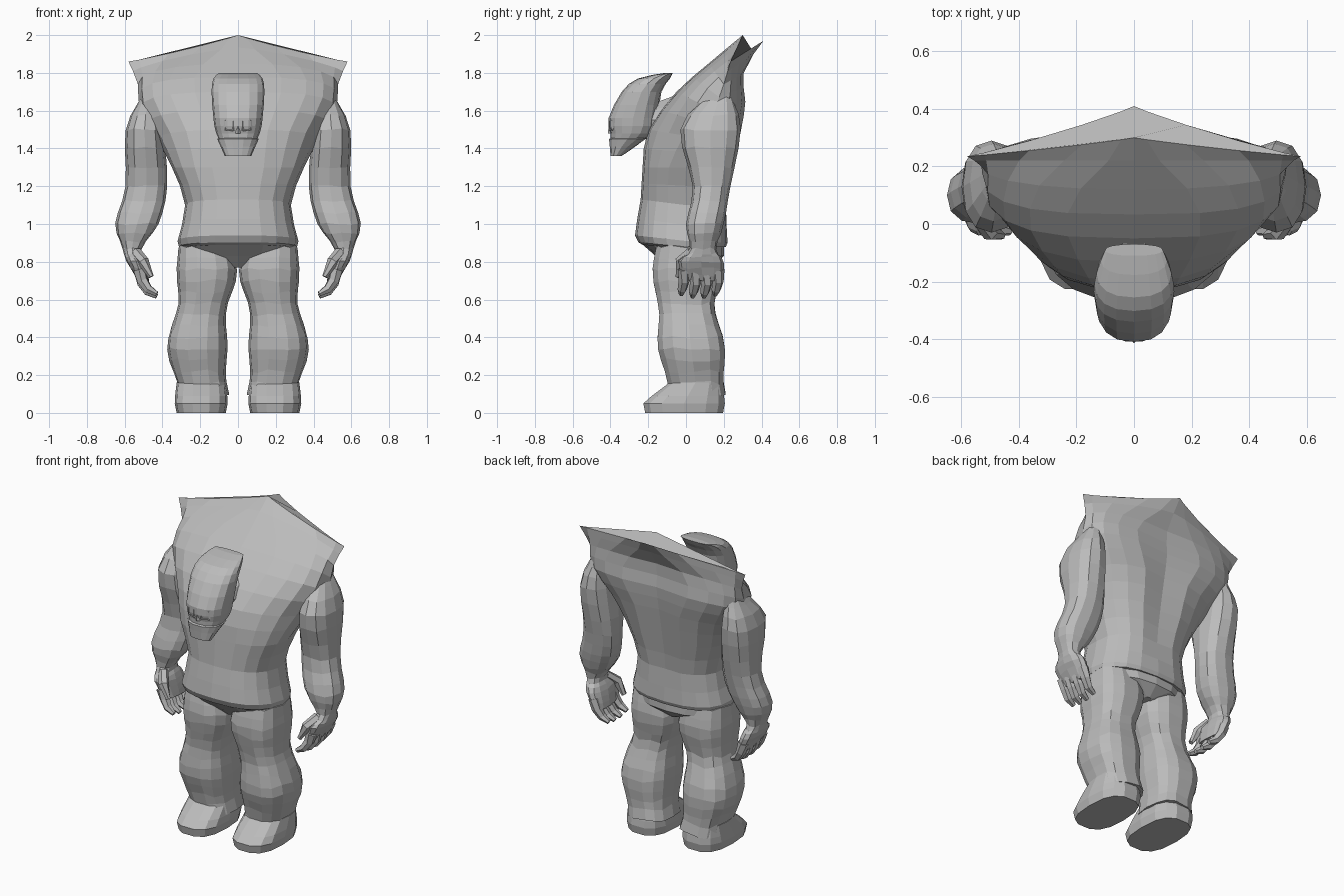
import bpy, bmesh, math, random
from mathutils import Vector

random.seed(4)
cube = bpy.data.objects.get("Cube")
if cube:
    bpy.data.objects.remove(cube)

shade = (0.5, 0.5, 0.5, 1)
grey = bpy.data.materials.new("stone grey")
grey.use_nodes = True
grey.diffuse_color = shade
grey.node_tree.nodes["Principled BSDF"].inputs["Base Color"].default_value = shade


def finish(name, bm, mirror=False):
    bmesh.ops.recalc_face_normals(bm, faces=bm.faces)
    mesh = bpy.data.meshes.new(name)
    bm.to_mesh(mesh)
    bm.free()
    mesh.materials.append(grey)
    obj = bpy.data.objects.new(name, mesh)
    bpy.context.collection.objects.link(obj)
    if mirror:
        modifier = obj.modifiers.new("mirror", "MIRROR")
        modifier.use_mirror_merge = False


def skin(bm, loops):
    """Join closed loops of points into a capped skin."""
    rows = [[bm.verts.new(point) for point in loop] for loop in loops]
    count = len(rows[0])
    for lower, upper in zip(rows, rows[1:]):
        for i in range(count):
            j = (i + 1) % count
            bm.faces.new((lower[i], lower[j], upper[j], upper[i]))
    bm.faces.new(rows[0])
    bm.faces.new(rows[-1])


def flow(keys, steps):
    """Smoothly fill in sections between the key sections."""
    keys = [Vector(key) for key in keys]
    padded = [keys[0]] + keys + [keys[-1]]
    filled = []
    for a, b, c, d in zip(padded, padded[1:], padded[2:], padded[3:]):
        for step in range(steps):
            t = step / steps
            bend = (a * 2 - b * 5 + c * 4 - d) * t * t
            twist = (b * 3 - a - c * 3 + d) * t * t * t
            filled.append(b + ((c - a) * t + bend + twist) / 2)
    return filled + [keys[-1]]


def power(value, exponent):
    return math.copysign(abs(value) ** exponent, value)


def ring(count, middle, half, front, side, back, shape):
    """Loop through front, side and back (y, z) points, from boxy to diamond."""
    points = []
    for i in range(count):
        angle = math.tau * i / count
        across, along = power(math.cos(angle), shape), power(math.sin(angle), shape)
        side_point = Vector(side)
        end = Vector(back if along > 0 else front)
        y, z = side_point.lerp(end, abs(along))
        points.append(Vector((middle + half * across, y, z)))
    return points


def stack(name, sections, count, shape=0.85, mirror=False, jitter=0.0):
    """Loft level sections of (z, centre x, half width, centre y, half depth)."""
    loops = []
    for z, x, half, y, deep in sections:
        loop = ring(count, x, half, (y - deep, z), (y, z), (y + deep, z), shape)
        for point in loop:
            point.z += random.uniform(-jitter, jitter)
        loops.append(loop)
    bm = bmesh.new()
    skin(bm, loops)
    finish(name, bm, mirror)


def tube(bm, path, radii, sides=6):
    """Tapered limb along a path."""
    path = [Vector(point) for point in path]
    last = len(path) - 1
    loops = []
    for i, (point, radius) in enumerate(zip(path, radii)):
        heading = path[min(i + 1, last)] - path[max(i - 1, 0)]
        turn = heading.to_track_quat("Z", "Y")
        angles = [math.tau * k / sides for k in range(sides)]
        loops.append([point + turn @ Vector((math.cos(a), math.sin(a), 0)) * radius
                      for a in angles])
    skin(bm, loops)


# Torso: belly, chest and sloping hunched shoulders with a pointed rim
torso_keys = [  # half width, front y z, side y z, back y z, shape
    (0.3, -0.23, 0.89, 0, 0.87, 0.2, 0.88, 0.8),
    (0.32, -0.27, 0.94, 0, 0.91, 0.22, 0.9, 0.8),
    (0.28, -0.24, 1.13, 0, 1.1, 0.22, 1.1, 0.8),
    (0.35, -0.23, 1.3, 0, 1.3, 0.26, 1.3, 0.8),
    (0.43, -0.2, 1.5, 0.1, 1.45, 0.3, 1.5, 0.85),
    (0.52, -0.05, 1.7, 0.15, 1.6, 0.32, 1.65, 0.7),
    (0.53, 0.12, 1.85, 0.2, 1.74, 0.31, 1.8, 0.9),
    (0.58, 0.3, 2, 0.235, 1.86, 0.41, 1.97, 2.2),
]
loops = []
for half, fy, fz, sy, sz, by, bz, shape in flow(torso_keys, 2):
    loop = ring(20, 0, half, (fy, fz), (sy, sz), (by, bz), shape)
    spine = max(loop, key=lambda point: point.y)
    spine.y -= 0.03 * max(0, math.sin(math.pi * (bz - 0.95)))
    loops.append(loop)
bm = bmesh.new()
skin(bm, loops)
finish("torso", bm)

# Hips tucked under the belly
stack("hips", [(0.77, 0, 0.04, 0.02, 0.12), (0.83, 0, 0.27, 0.02, 0.18),
               (0.9, 0, 0.31, -0.02, 0.22), (0.96, 0, 0.28, -0.02, 0.22)], 16)

# Legs: thigh and baggy shin bulge on either side of the knee
legs = []
for i in range(14):
    z = 0.1 + 0.06 * i
    swing = math.tau * (z - 0.15) / 0.8
    half = 0.13 + 0.03 * math.sin(swing) ** 2
    legs.append((z, 0.19 + 0.025 * math.sin(swing), half,
                 max(0, 0.07 - 0.12 * z), half + 0.02))
stack("legs", legs, 14, 0.75, True, 0.01)

# Blunt shoes
stack("shoes", [(0, 0.195, 0.13, -0.01, 0.21), (0.05, 0.195, 0.14, -0.01, 0.22),
                (0.09, 0.195, 0.138, 0.01, 0.195), (0.16, 0.195, 0.13, 0.05, 0.14)],
      14, 0.75, True)

# Arms down to the palm
arm_keys = [
    (0.7, 0.5, 0.03, 0.09, 0.1), (0.8, 0.54, 0.05, 0.08, 0.12),
    (0.87, 0.56, 0.05, 0.09, 0.07), (1, 0.535, 0.115, 0.1, 0.1),
    (1.2, 0.485, 0.11, 0.135, 0.1), (1.5, 0.495, 0.1, 0.13, 0.16),
    (1.68, 0.47, 0.04, 0.18, 0.06),
]
stack("arms", flow(arm_keys, 3), 12, 0.85, True, 0.006)

# Curled fingers and thumbs
bm = bmesh.new()
for i in range(4):
    y = 0.06 * i - 0.01
    drop = 0.015 * math.sin(i)
    tube(bm, [(0.525, y, 0.76), (0.505, y, 0.7 - drop),
              (0.475, y - 0.01, 0.655 - drop), (0.43, y - 0.015, 0.63 - drop)],
         (0.034, 0.03, 0.025, 0.014))
tube(bm, [(0.54, 0.03, 0.85), (0.5, -0.03, 0.8), (0.46, -0.04, 0.72)],
     (0.03, 0.03, 0.015))
finish("fingers", bm, True)

# Neck
bm = bmesh.new()
tube(bm, [(0, -0.24, 1.55), (0, -0.15, 1.55), (0, -0.04, 1.56)], (0.08, 0.1, 0.13), 10)
finish("neck", bm)

# Head with the crown swept back
head_keys = [
    (1.37, 0, 0.065, -0.36, 0.035), (1.48, 0, 0.115, -0.29, 0.11),
    (1.56, 0, 0.13, -0.28, 0.13), (1.7, 0, 0.14, -0.235, 0.105),
    (1.77, 0, 0.13, -0.17, 0.085), (1.8, 0, 0.1, -0.09, 0.02),
]
stack("head", flow(head_keys, 2), 16)

# Jaw guard
stack("jaw_guard", [(1.36, 0, 0.07, -0.37, 0.03), (1.41, 0, 0.092, -0.34, 0.065),
                    (1.45, 0, 0.11, -0.31, 0.1), (1.455, 0, 0.1, -0.3, 0.1)], 14)

# Eye rims
bm = bmesh.new()
corners = [Vector((x, 3 * x * x - 0.402, z)) for x, z in
           ((0.025, 1.545), (0.07, 1.55), (0.07, 1.5), (0.025, 1.495))]
for start, end in zip(corners, corners[1:] + corners[:1]):
    tube(bm, (start, end), (0.007, 0.007), 4)
finish("eye_rims", bm, True)

# Nose
bm = bmesh.new()
tube(bm, [(0, -0.398, 1.55), (0, -0.4, 1.48)], (0.008, 0.014), 4)
finish("nose", bm)
